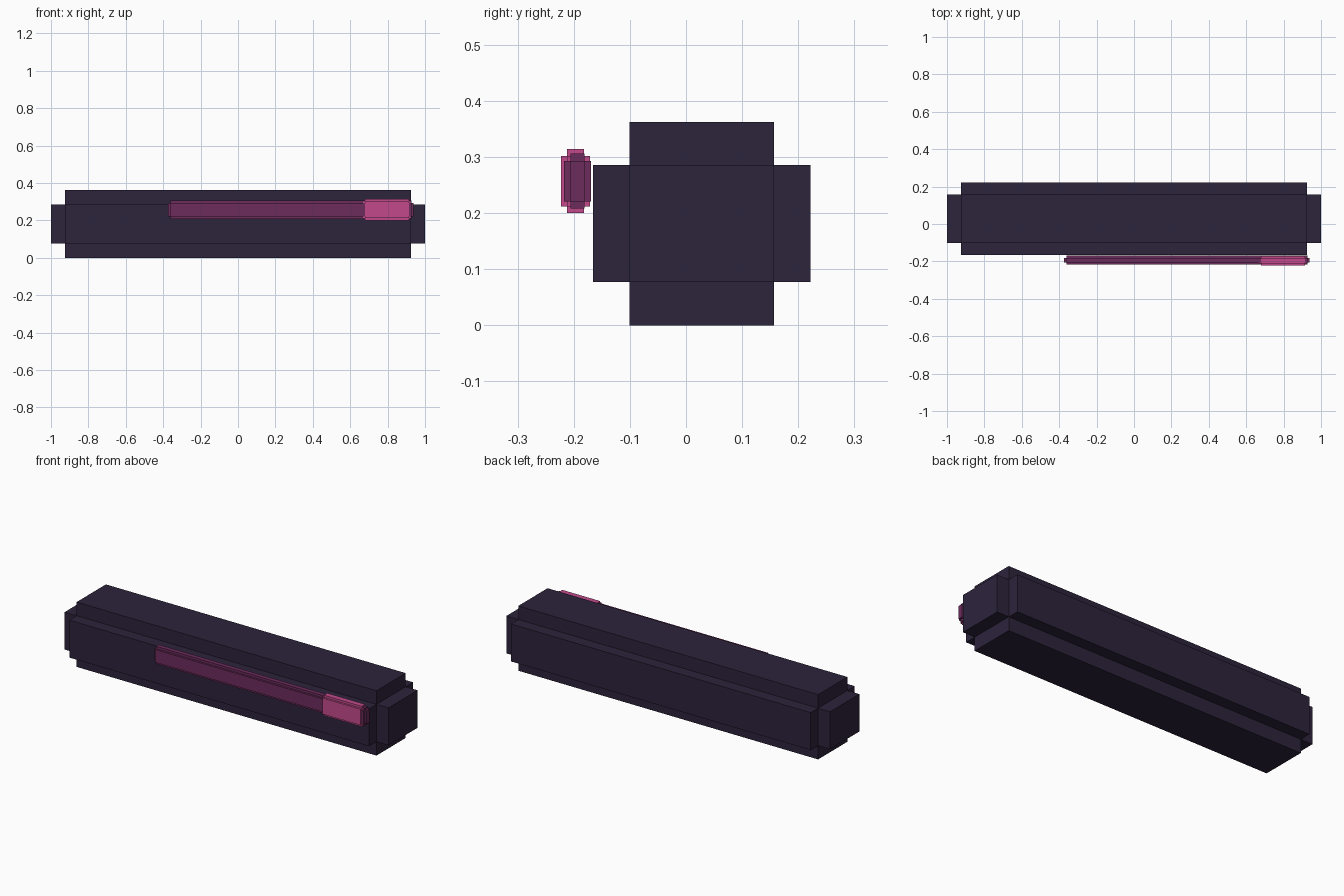
import bpy
import bmesh
from mathutils import Vector

default_cube = bpy.data.objects.get("Cube")
if default_cube:
    bpy.data.objects.remove(default_cube, do_unlink=True)


def make_material(name, rgb):
    mat = bpy.data.materials.new(name)
    mat.use_nodes = True
    color = (*rgb, 1.0)
    mat.diffuse_color = color
    bsdf = mat.node_tree.nodes["Principled BSDF"]
    bsdf.inputs["Base Color"].default_value = color
    bsdf.inputs["Roughness"].default_value = 0.8
    return mat


def stepped_block(name, xs, ys, zs, mat):
    """Box with notched edges; xs, ys, zs each hold outer min, inner min, inner max, outer max."""
    bm = bmesh.new()
    # Plus-shaped section made of a centre quad and four arms
    grid = {}

    def vert(i, j):
        if (i, j) not in grid:
            grid[i, j] = bm.verts.new((xs[1], ys[i], zs[j]))
        return grid[i, j]

    for i, j in ((1, 1), (0, 1), (2, 1), (1, 0), (1, 2)):
        bm.faces.new((vert(i, j), vert(i, j + 1), vert(i + 1, j + 1), vert(i + 1, j)))

    # Extrude the section along the length
    out = bmesh.ops.extrude_face_region(bm, geom=bm.faces[:], use_keep_orig=True)
    moved = [g for g in out["geom"] if isinstance(g, bmesh.types.BMVert)]
    bmesh.ops.translate(bm, verts=moved, vec=(xs[2] - xs[1], 0, 0))

    # Push the centre quad of each end outward
    for x_in, x_out in ((xs[1], xs[0]), (xs[2], xs[3])):
        middle = Vector((x_in, (ys[1] + ys[2]) / 2, (zs[1] + zs[2]) / 2))
        centre = min(bm.faces, key=lambda f: (f.calc_center_median() - middle).length)
        cap = bmesh.ops.extrude_discrete_faces(bm, faces=[centre])["faces"][0]
        bmesh.ops.translate(bm, verts=cap.verts[:], vec=(x_out - x_in, 0, 0))

    bmesh.ops.recalc_face_normals(bm, faces=bm.faces[:])
    mesh = bpy.data.meshes.new(name)
    bm.to_mesh(mesh)
    bm.free()
    mesh.materials.append(mat)
    obj = bpy.data.objects.new(name, mesh)
    bpy.context.collection.objects.link(obj)


dark_violet = make_material("dark violet", (0.026, 0.0168, 0.0437))
plum = make_material("plum", (0.150, 0.025, 0.107))
pink = make_material("pink", (0.539, 0.0685, 0.262))

# Main bar
stepped_block("bar_body", (-1.0, -0.926, 0.926, 1.0),
              (-0.166, -0.101, 0.157, 0.222), (0.0, 0.077, 0.286, 0.362), dark_violet)
# Slider track floating in front of the bar
stepped_block("slider_track", (-0.373, -0.362, 0.928, 0.939),
              (-0.217, -0.206, -0.181, -0.169), (0.208, 0.221, 0.293, 0.306), plum)
# Slider handle around the track
stepped_block("slider_handle", (0.669, 0.679, 0.913, 0.923),
              (-0.223, -0.212, -0.182, -0.171), (0.200, 0.212, 0.302, 0.314), pink)
